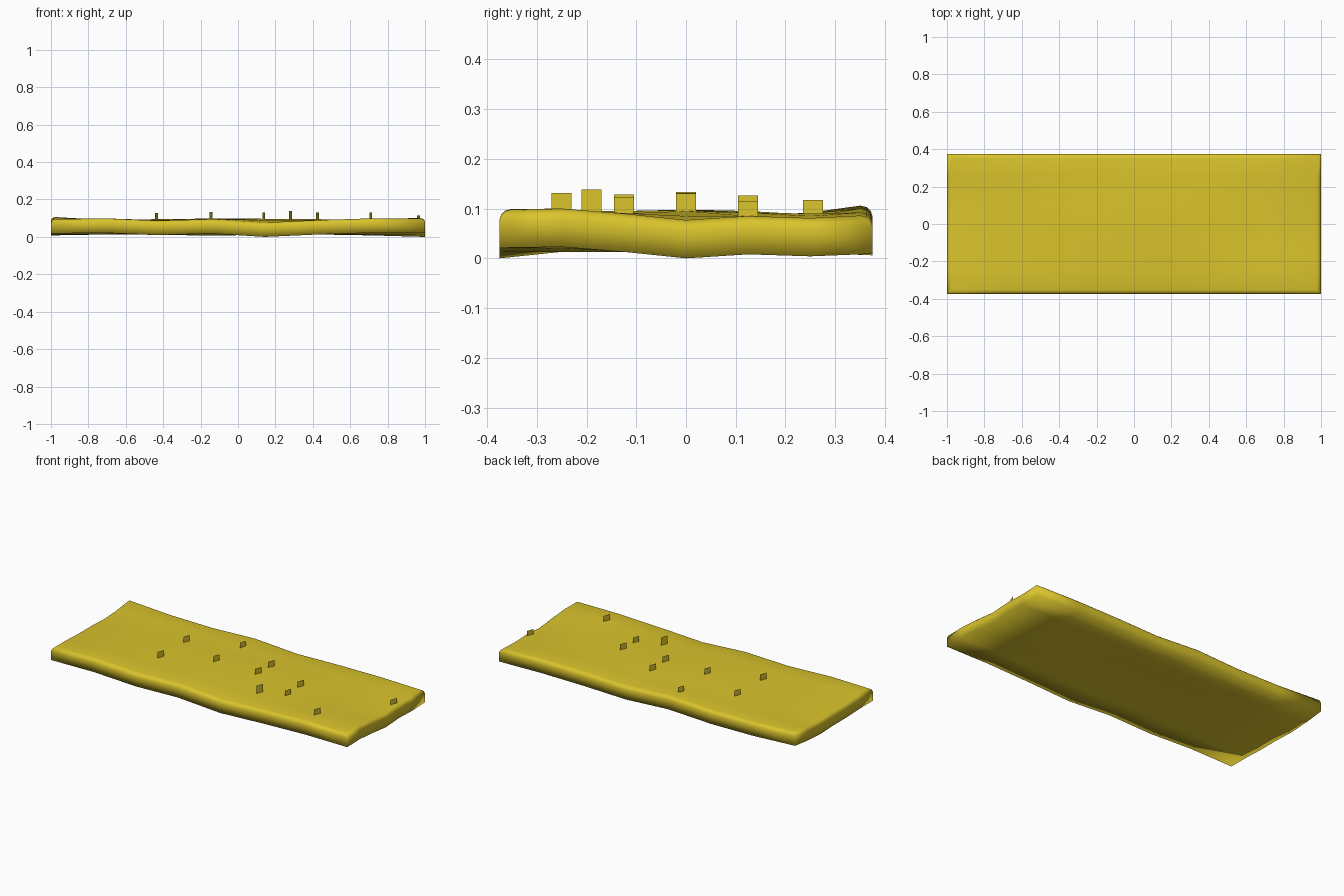
import bpy, bmesh

if "Cube" in bpy.data.objects:
    bpy.data.objects.remove(bpy.data.objects["Cube"])

mat = bpy.data.materials.new("straw_yellow")
mat.diffuse_color = (0.7, 0.55, 0.025, 1)
mat.use_nodes = True
mat.node_tree.nodes["Principled BSDF"].inputs["Base Color"].default_value = mat.diffuse_color

HX, HY, THICK = 1.0, 0.375, 0.077
NX, NY = 7, 6
# Surface heights, rows front to back, columns left to right
H = [[.095, .099, .087, .095, .077, .090, .099, .098],
     [.095, .095, .090, .096, .090, .090, .097, .100],
     [.090, .090, .091, .095, .090, .090, .091, .090],
     [.090, .090, .095, .098, .097, .095, .085, .077],
     [.085, .090, .090, .095, .090, .092, .085, .085],
     [.092, .090, .090, .084, .088, .090, .085, .081],
     [.106, .091, .088, .100, .083, .090, .092, .086]]


def height(x, y):
    u = min(max((x + HX) / (2 * HX) * NX, 0), NX - 1e-6)
    v = min(max((y + HY) / (2 * HY) * NY, 0), NY - 1e-6)
    i, j = int(u), int(v)
    a, b = u - i, v - j
    return ((H[j][i] * (1 - a) + H[j][i + 1] * a) * (1 - b)
            + (H[j + 1][i] * (1 - a) + H[j + 1][i + 1] * a) * b)


def finish(bm, name, smooth):
    me = bpy.data.meshes.new(name)
    bm.normal_update()
    for f in bm.faces:
        f.smooth = smooth
    bm.to_mesh(me)
    bm.free()
    me.materials.append(mat)
    ob = bpy.data.objects.new(name, me)
    bpy.context.collection.objects.link(ob)
    return ob


# Wavy ground slab: top grid, rounded rim rings, flat-backed bottom grid
bm = bmesh.new()


def place(i, j, inset, drop):
    x, y = -HX + 2 * HX * i / NX, -HY + 2 * HY * j / NY
    z = height(x, y) - drop
    x = max(-HX + inset, min(HX - inset, x))
    y = max(-HY + inset, min(HY - inset, y))
    return bm.verts.new((x, y, z))


def sheet(inset, drop, flip):
    g = {(i, j): place(i, j, inset, drop) for i in range(NX + 1) for j in range(NY + 1)}
    for i in range(NX):
        for j in range(NY):
            q = [g[i, j], g[i + 1, j], g[i + 1, j + 1], g[i, j + 1]]
            bm.faces.new(q[::-1] if flip else q)
    return g


rim = ([(i, 0) for i in range(NX)] + [(NX, j) for j in range(NY)]
       + [(i, NY) for i in range(NX, 0, -1)] + [(0, j) for j in range(NY, 0, -1)])
top, bottom = sheet(0.024, 0, False), sheet(0, THICK, True)
rings = [[top[k] for k in rim]]
for inset, drop in ((0.012, 0.003), (0.004, 0.010), (0.0, 0.022)):
    rings.append([place(i, j, inset, drop) for i, j in rim])
rings.append([bottom[k] for k in rim])
for upper, lower in zip(rings, rings[1:]):
    for k in range(len(rim)):
        m = (k + 1) % len(rim)
        bm.faces.new((upper[k], lower[k], lower[m], upper[m]))
finish(bm, "ground_slab", True)

# Small upright blades: x, y, top height
blades = [(-.145, .255, .117), (-.435, .125, .125), (.138, .125, .126),
          (.965, .125, .115), (-.145, 0, .133), (.138, 0, .131),
          (.425, 0, .130), (-.435, -.125, .128), (.425, -.125, .122),
          (.28, -.19, .138), (.71, -.25, .131)]
for n, (x, y, zt) in enumerate(blades):
    bm = bmesh.new()
    zb = height(x, y) - 0.005
    bm.faces.new([bm.verts.new(p) for p in (
        (x - .0075, y - .02, zb), (x + .0075, y + .02, zb),
        (x + .0075, y + .02, zt), (x - .0075, y - .02, zt))])
    finish(bm, f"blade_{n + 1}", False)
